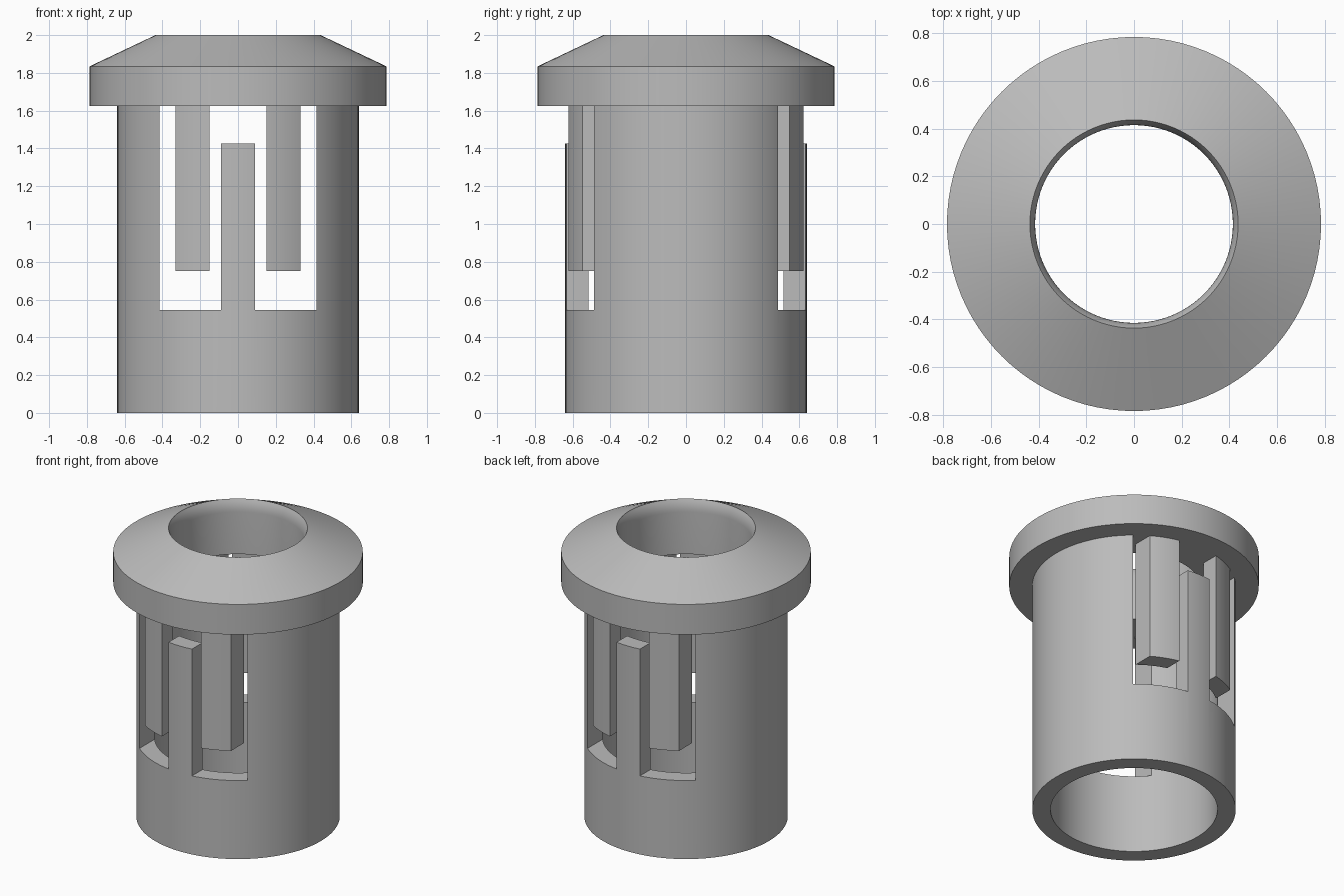
import bpy, bmesh, math
from mathutils import Matrix

if "Cube" in bpy.data.objects:
    bpy.data.objects.remove(bpy.data.objects["Cube"])

SEG = 96
RIM_Z = 1.625

grey = bpy.data.materials.new("plain grey")
grey.use_nodes = True
colour = (0.5, 0.5, 0.5, 1)
grey.diffuse_color = colour
grey.node_tree.nodes["Principled BSDF"].inputs["Base Color"].default_value = colour


def make_object(name, bm):
    bmesh.ops.recalc_face_normals(bm, faces=bm.faces)
    mesh = bpy.data.meshes.new(name)
    bm.to_mesh(mesh)
    bm.free()
    mesh.materials.append(grey)
    obj = bpy.data.objects.new(name, mesh)
    bpy.context.collection.objects.link(obj)
    return obj


def lathe(name, profile):
    """Turn a closed (radius, z) profile into a ring."""
    bm = bmesh.new()
    rings = []
    for i in range(SEG):
        turn = Matrix.Rotation(2 * math.pi * i / SEG, 3, "Z")
        rings.append([bm.verts.new(turn @ Matrix.Identity(3).col[0] * r
                                   + Matrix.Identity(3).col[2] * z) for r, z in profile])
    n = len(profile)
    for i in range(SEG):
        a, b = rings[i], rings[(i + 1) % SEG]
        for j in range(n):
            k = (j + 1) % n
            bm.faces.new((a[j], b[j], b[k], a[k]))
    return make_object(name, bm)


def smooth(obj):
    bpy.ops.object.select_all(action="DESELECT")
    obj.select_set(True)
    bpy.context.view_layer.objects.active = obj
    bpy.ops.object.shade_smooth_by_angle(angle=math.radians(20))


# Flange: sloped top, straight rim, bore with a rounded lip
lip_r, bore = 0.165, 0.415
lip = [(bore + lip_r * (1 - math.cos(a)), 2 - lip_r * (0.5 - math.sin(a)))
       for a in (math.radians(6 * i) for i in range(6))]
flange = lathe("flange", [(bore, RIM_Z), (0.785, RIM_Z), (0.785, 1.835), (0.437, 2.0)] + lip[::-1])

# Barrel: plain tube under the flange
barrel = lathe("slotted_barrel", [(0.525, 0), (0.64, 0), (0.64, RIM_Z), (0.525, RIM_Z)])

# Slot cutter: leaves one standing tongue between two hanging tongues, front and back
over = RIM_Z + 0.1
half = [(0.09, 1.425), (0.09, 0.545), (0.415, 0.545), (0.415, over),
        (0.33, over), (0.33, 0.75), (0.15, 0.75), (0.15, over)]
outline = half + [(-x, z) for x, z in reversed(half)]
bm = bmesh.new()
face = bm.faces.new([bm.verts.new((x, -1, z)) for x, z in outline])
wall = bmesh.ops.extrude_face_region(bm, geom=[face])["geom"]
bmesh.ops.translate(bm, vec=(0, 2, 0),
                    verts=[v for v in wall if isinstance(v, bmesh.types.BMVert)])
cutter = make_object("slot_cutter", bm)
cutter.hide_render = True

# Cut the slots and bake the result
cut = barrel.modifiers.new("slots", "BOOLEAN")
cut.operation, cut.solver, cut.object = "DIFFERENCE", "EXACT", cutter
bpy.context.view_layer.update()
result = bpy.data.meshes.new_from_object(
    barrel.evaluated_get(bpy.context.evaluated_depsgraph_get()))
barrel.modifiers.clear()
barrel.data = result
bpy.data.objects.remove(cutter)

for part in (flange, barrel):
    smooth(part)
